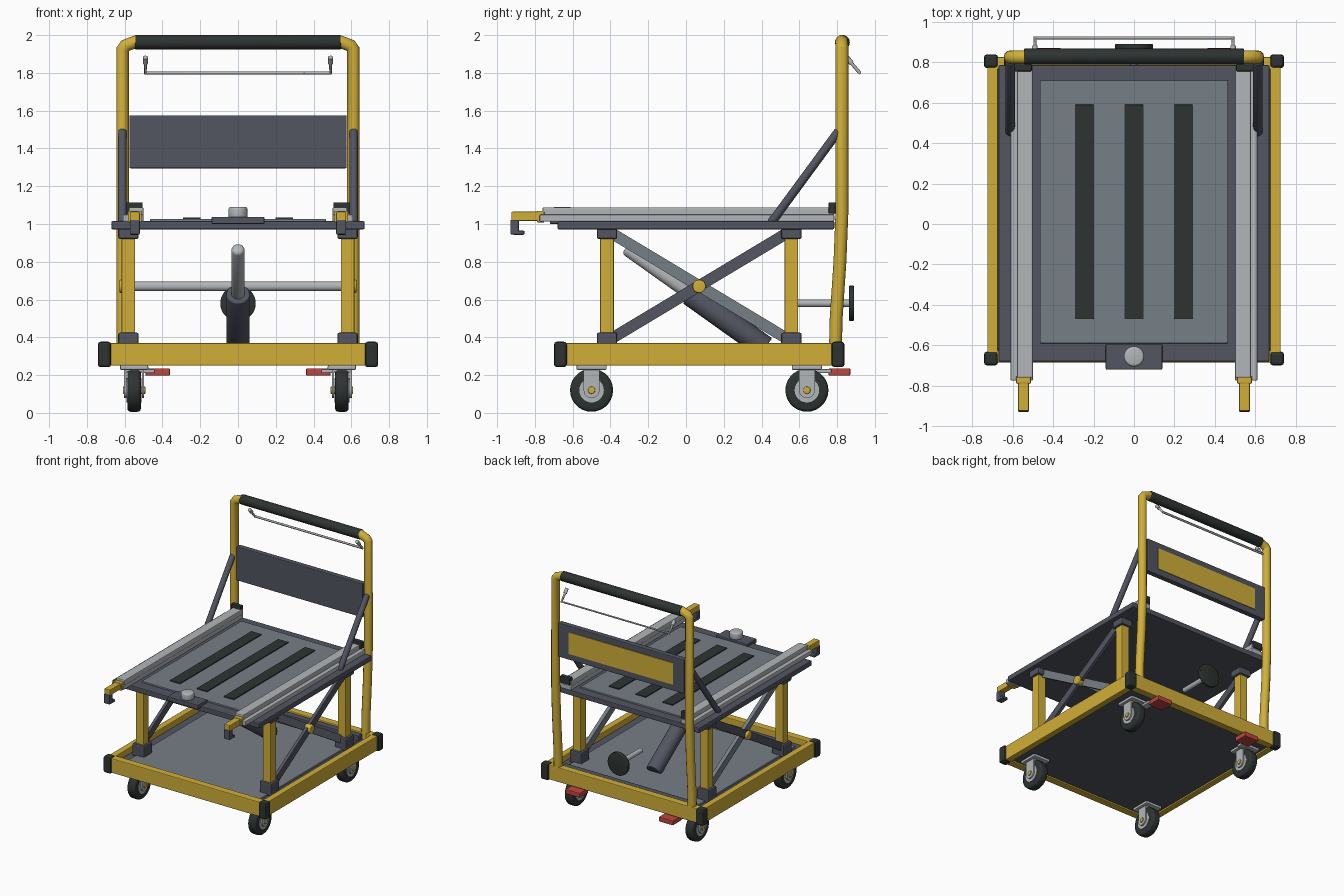
import bpy, bmesh, math
from mathutils import Vector

cube = bpy.data.objects.get("Cube")
if cube:
    bpy.data.objects.remove(cube, do_unlink=True)


def material(name, r, g, b):
    m = bpy.data.materials.new(name)
    m.use_nodes = True
    m.diffuse_color = (r, g, b, 1)
    m.node_tree.nodes["Principled BSDF"].inputs["Base Color"].default_value = (r, g, b, 1)
    return m


YELLOW = material("safety yellow", 0.64, 0.43, 0.04)
SLATE = material("slate grey", 0.085, 0.09, 0.12)
PANEL = material("blue grey panel", 0.18, 0.21, 0.24)
METAL = material("light metal", 0.45, 0.47, 0.49)
RUBBER = material("black rubber", 0.026, 0.034, 0.032)
RED = material("pedal red", 0.52, 0.06, 0.05)


def finish(name, bm, mat, smooth=True):
    mesh = bpy.data.meshes.new(name)
    bm.to_mesh(mesh)
    bm.free()
    obj = bpy.data.objects.new(name, mesh)
    bpy.context.collection.objects.link(obj)
    mesh.materials.append(mat)
    if smooth:
        select(obj)
        bpy.ops.object.shade_smooth_by_angle(angle=math.radians(35))
    return obj


def select(obj):
    bpy.ops.object.select_all(action="DESELECT")
    obj.select_set(True)
    bpy.context.view_layer.objects.active = obj


def box(name, x, y, z, mat, bevel=0.006):
    """Box from (min, max) ranges with softened edges."""
    bm = bmesh.new()
    bmesh.ops.create_cube(bm, size=1)
    for v in bm.verts:
        v.co = [lo + (c + 0.5) * (hi - lo) for c, (lo, hi) in zip(v.co, (x, y, z))]
    if bevel:
        bmesh.ops.bevel(bm, geom=bm.edges[:], offset=bevel, segments=2,
                        affect="EDGES", profile=0.5)
    return finish(name, bm, mat, False)


def rod(name, a, b, radius, mat, bevel=0.0, sides=24):
    """Cylinder between two points, with optionally rounded rims."""
    a, b = Vector(a), Vector(b)
    bm = bmesh.new()
    bmesh.ops.create_cone(bm, cap_ends=True, segments=sides, radius1=radius,
                          radius2=radius, depth=(b - a).length)
    if bevel:
        rims = [e for e in bm.edges if abs(e.verts[0].co.z - e.verts[1].co.z) < 1e-5]
        bmesh.ops.bevel(bm, geom=rims, offset=bevel, segments=3, affect="EDGES", profile=0.5)
    turn = (b - a).to_track_quat("Z", "Y")
    for v in bm.verts:
        v.co = turn @ v.co + (a + b) / 2
    return finish(name, bm, mat)


def bar(name, a, b, x, half, mat):
    """Flat bar in the side plane between two (y, z) points."""
    a, b = Vector(a), Vector(b)
    d = (b - a).normalized() * half
    n = Vector((-d.y, d.x))
    bm = bmesh.new()
    ring = [bm.verts.new((x[0], p.x, p.y)) for p in (a - n, b - n, b + n, a + n)]
    side = bmesh.ops.extrude_face_region(bm, geom=[bm.faces.new(ring)])["geom"]
    bmesh.ops.translate(bm, vec=(x[1] - x[0], 0, 0),
                        verts=[g for g in side if isinstance(g, bmesh.types.BMVert)])
    bmesh.ops.recalc_face_normals(bm, faces=bm.faces[:])
    return finish(name, bm, mat, False)


def tube(name, points, radius, mat):
    """Bent tube along a path."""
    curve = bpy.data.curves.new(name, "CURVE")
    curve.dimensions = "3D"
    curve.bevel_depth = radius
    curve.bevel_resolution = 4
    curve.use_fill_caps = True
    path = curve.splines.new("POLY")
    path.points.add(len(points) - 1)
    for p, co in zip(path.points, points):
        p.co = (*co, 1)
    obj = bpy.data.objects.new(name, curve)
    bpy.context.collection.objects.link(obj)
    curve.materials.append(mat)
    select(obj)
    bpy.ops.object.convert(target="MESH")
    bpy.ops.object.shade_smooth_by_angle(angle=math.radians(35))


def span(c, half):
    return (c - half, c + half)


def mirrored(s, lo, hi):
    return tuple(sorted((s * lo, s * hi)))


# Base frame and lower deck
box("front_base_rail", (-0.68, 0.68), (-0.685, -0.625), (0.25, 0.37), YELLOW)
box("rear_base_rail", (-0.68, 0.68), (0.765, 0.825), (0.25, 0.37), YELLOW)
box("lower_deck", (-0.68, 0.68), (-0.63, 0.77), (0.262, 0.32), SLATE, 0)
box("lower_deck_panel", (-0.6, 0.6), (-0.57, 0.69), (0.31, 0.335), PANEL)
box("rear_crossbeam", (-0.6, 0.6), (0.71, 0.76), (0.3, 0.362), SLATE)

# Lifting platform
box("platform", (-0.67, 0.67), (-0.68, 0.785), (0.972, 1.015), SLATE)
box("platform_panel", (-0.465, 0.465), (-0.59, 0.71), (1.01, 1.027), PANEL, 0.004)
for i, x in enumerate((-0.245, 0, 0.245)):
    box(f"grip_strip_{i + 1}", span(x, 0.047), (-0.47, 0.59), (1.02, 1.035), RUBBER, 0.003)
box("latch_plate", (-0.14, 0.14), (-0.72, -0.595), (1.0, 1.038), SLATE)
rod("latch_knob", (0, -0.655, 1.03), (0, -0.655, 1.09), 0.05, METAL, 0.012)

# Hydraulic lift, pivot axle and crank
rod("lift_cylinder", (0, 0.42, 0.345), (0, 0.02, 0.63), 0.062, SLATE, 0.006)
rod("lift_piston", (0, 0.04, 0.616), (0, -0.32, 0.872), 0.035, METAL, 0.02)
rod("pivot_axle", (-0.56, 0.07, 0.67), (0.56, 0.07, 0.67), 0.026, METAL)
rod("crank_shaft", (0, 0.59, 0.58), (0, 0.87, 0.58), 0.02, METAL)
rod("crank_wheel", (0, 0.863, 0.58), (0, 0.89, 0.58), 0.094, RUBBER, 0.006, 32)

# Push handle, back panel and rear wire
tube("handle_frame", [(s * x, y, z) for s, pts in (
    (-1, ((0.61, 0.79, 0.29), (0.61, 0.795, 0.5), (0.61, 0.815, 0.8), (0.61, 0.825, 1.05),
          (0.61, 0.825, 1.925), (0.595, 0.825, 1.945), (0.54, 0.825, 1.965))),
    (1, ((0.54, 0.825, 1.965), (0.595, 0.825, 1.945), (0.61, 0.825, 1.925),
         (0.61, 0.825, 1.05), (0.61, 0.815, 0.8), (0.61, 0.795, 0.5), (0.61, 0.79, 0.29)))
) for x, y, z in pts], 0.034, YELLOW)
rod("handle_grip", (-0.545, 0.828, 1.962), (0.545, 0.828, 1.962), 0.039, RUBBER, 0.006)
box("back_panel", (-0.575, 0.575), (0.8, 0.845), (1.295, 1.575), SLATE)
box("back_panel_plate", (-0.475, 0.475), (0.842, 0.85), (1.345, 1.525), YELLOW, 0.002)
tube("rear_wire", [(-0.49, 0.86, 1.87), (-0.49, 0.92, 1.8), (0.49, 0.92, 1.8),
                   (0.49, 0.86, 1.87)], 0.009, METAL)

for s, side in ((1, "left"), (-1, "right")):
    # Frame sides and corner bumpers
    box(f"{side}_base_rail", mirrored(s, 0.672, 0.725), (-0.64, 0.79), (0.25, 0.37), YELLOW)
    for y, end in ((-0.665, "front"), (0.805, "rear")):
        box(f"{side}_{end}_bumper", mirrored(s, 0.672, 0.742), span(y, 0.034),
            (0.242, 0.377), RUBBER, 0.015)

    # Posts with collars
    for y, end in ((-0.418, "front"), (0.558, "rear")):
        box(f"{side}_{end}_post", span(s * 0.58, 0.036), span(y, 0.036), (0.33, 0.98), YELLOW)
        for z, level in (((0.32, 0.425), "lower"), ((0.92, 0.978), "upper")):
            box(f"{side}_{end}_{level}_collar", span(s * 0.58, 0.054), span(y, 0.054),
                z, SLATE, 0.01)

    # Scissor braces
    bar(f"{side}_rising_brace", (-0.4, 0.39), (0.54, 0.955), mirrored(s, 0.585, 0.61),
        0.03, SLATE)
    bar(f"{side}_falling_brace", (-0.4, 0.955), (0.54, 0.39), mirrored(s, 0.55, 0.58),
        0.03, PANEL)
    rod(f"{side}_pivot_cap", (s * 0.56, 0.07, 0.67), (s * 0.628, 0.07, 0.67), 0.035,
        YELLOW, 0.006)

    # Slide rails with extending arms and hooks
    box(f"{side}_slide_base", mirrored(s, 0.5, 0.61), (-0.775, 0.785), (1.012, 1.05), METAL)
    box(f"{side}_slide_top", mirrored(s, 0.5, 0.578), (-0.76, 0.785), (1.045, 1.088), METAL)
    box(f"{side}_slide_stop", mirrored(s, 0.505, 0.595), (0.755, 0.792), (1.055, 1.115), RUBBER)
    box(f"{side}_arm", mirrored(s, 0.52, 0.573), (-0.925, -0.7), (1.016, 1.065), YELLOW)
    box(f"{side}_arm_socket", mirrored(s, 0.51, 0.583), (-0.79, -0.75), (1.008, 1.07), YELLOW)
    box(f"{side}_hook", mirrored(s, 0.52, 0.573), (-0.93, -0.885), (0.945, 1.022), SLATE)
    box(f"{side}_hook_lip", mirrored(s, 0.52, 0.573), (-0.92, -0.855), (0.943, 0.965), SLATE)

    # Backrest strut and wire end
    rod(f"{side}_back_strut", (s * 0.612, 0.45, 1.005), (s * 0.612, 0.81, 1.495), 0.023,
        SLATE, 0.01, 16)
    rod(f"{side}_wire_end", (s * 0.49, 0.85, 1.882), (s * 0.49, 0.876, 1.852), 0.014, METAL)

    # Brake pedal
    box(f"{side}_pedal", mirrored(s, 0.36, 0.49), (0.755, 0.87), (0.197, 0.236), RED)
    box(f"{side}_pedal_arm", mirrored(s, 0.44, 0.5), (0.68, 0.77), (0.21, 0.232), METAL)

    # Casters
    for y, end in ((-0.5, "front"), (0.64, "rear")):
        x, tag = s * 0.55, f"{side}_{end}"
        box(f"{tag}_caster_plate", span(x, 0.075), span(y, 0.08), (0.228, 0.252), METAL)
        box(f"{tag}_fork_crown", span(x, 0.052), span(y, 0.043), (0.215, 0.235), METAL)
        for t in (-1, 1):
            cheek = f"{tag}_fork_{'outer' if t == s else 'inner'}"
            box(cheek, span(x + t * 0.047, 0.006), span(y, 0.042), (0.12, 0.232), METAL, 0)
            rod(cheek + "_end", (x + t * 0.041, y, 0.12), (x + t * 0.053, y, 0.12),
                0.042, METAL)
        rod(f"{tag}_tyre", (x - 0.036, y, 0.12), (x + 0.036, y, 0.12), 0.114, RUBBER, 0.018, 28)
        rod(f"{tag}_hub", (x - 0.039, y, 0.12), (x + 0.039, y, 0.12), 0.065, METAL)
        rod(f"{tag}_axle", (x - 0.06, y, 0.12), (x + 0.06, y, 0.12), 0.019, YELLOW, 0.004)
